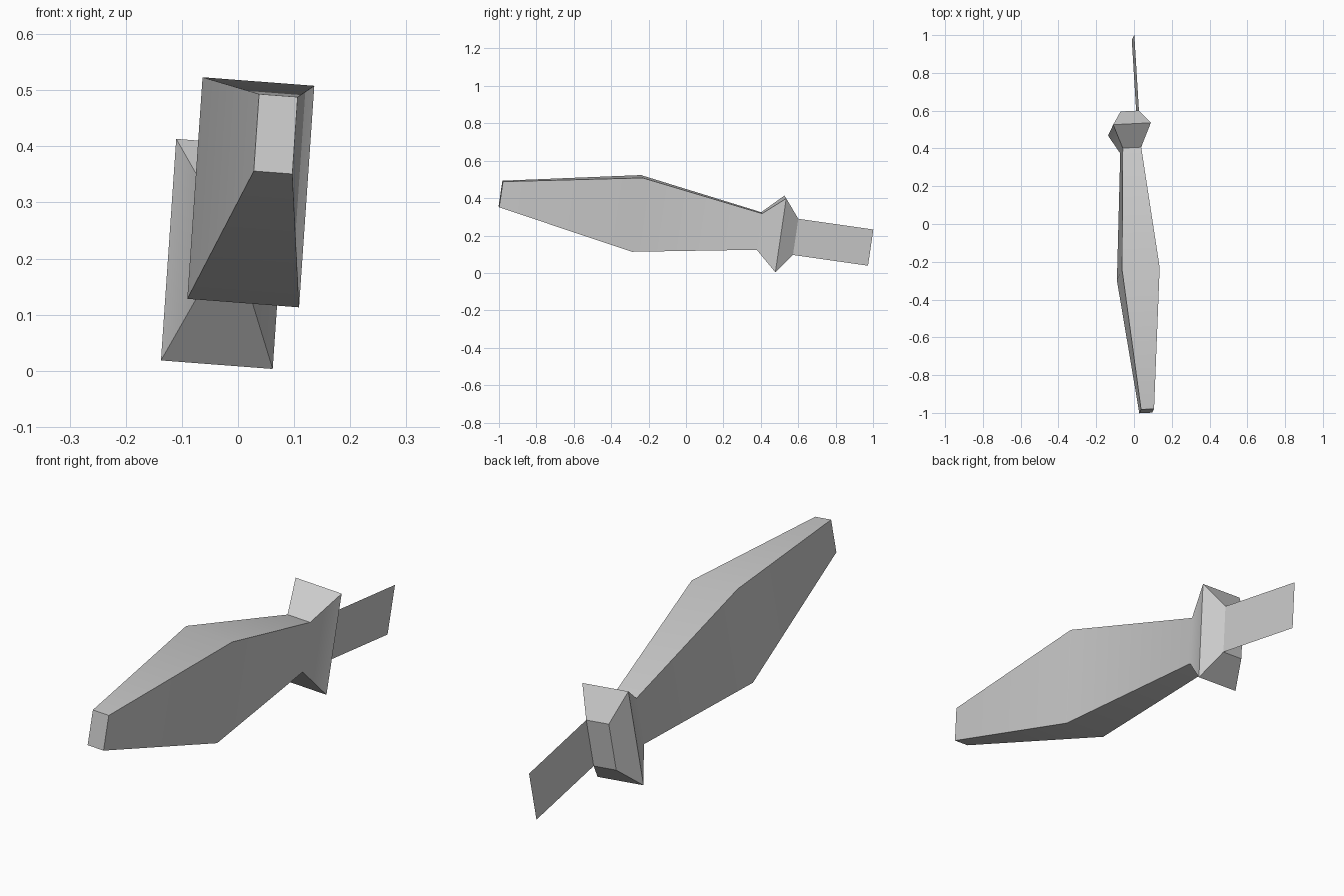
import bpy
import bmesh
import math
from mathutils import Matrix, Vector

cube = bpy.data.objects.get("Cube")
if cube:
    bpy.data.objects.remove(cube, do_unlink=True)

grey = bpy.data.materials.new("plain_grey")
grey.use_nodes = True
colour = (0.6, 0.6, 0.6, 1)
grey.diffuse_color = colour
grey.node_tree.nodes["Principled BSDF"].inputs["Base Color"].default_value = colour

# Tilted frame: the long axis runs from nose to tail
axis = Vector((-0.0605, 0.988, -0.1415)).normalized()
across = Vector((0.996, 0.05, -0.076))
across = (across - axis * across.dot(axis)).normalized()
up = across.cross(axis)
frame = Matrix((across, axis, up)).transposed().to_4x4()
frame.translation = (0.0228, -0.265, 0.318)


def add_part(name, bm):
    bm.transform(frame)
    mesh = bpy.data.meshes.new(name)
    bm.to_mesh(mesh)
    bm.free()
    mesh.materials.append(grey)
    obj = bpy.data.objects.new(name, mesh)
    bpy.context.collection.objects.link(obj)
    return obj


# Body: rectangular sections as (distance along, width, height)
sections = [(-0.734, 0.069, 0.139), (0, 0.2, 0.4), (0.663, 0.098, 0.196),
            (0.776, 0.2, 0.4), (0.859, 0.098, 0.196)]
bm = bmesh.new()
rings = []
for y, w, h in sections:
    rings.append([bm.verts.new((sx * w / 2, y, sz * h / 2))
                  for sx, sz in ((-1, -1), (1, -1), (1, 1), (-1, 1))])
for a, b in zip(rings, rings[1:]):
    for i in range(4):
        j = (i + 1) % 4
        bm.faces.new((a[i], a[j], b[j], b[i]))
bm.faces.new(rings[0])
bm.faces.new(rings[-1])
bmesh.ops.recalc_face_normals(bm, faces=bm.faces)
body = add_part("body", bm)
bpy.ops.object.select_all(action="DESELECT")
body.select_set(True)
bpy.context.view_layer.objects.active = body
bpy.ops.object.shade_smooth_by_angle(angle=math.radians(30))

# Tail fin: a flat sheet continuing one side edge of the rear section
y, w, h = sections[-1]
bm = bmesh.new()
bm.faces.new([bm.verts.new((w / 2, fy, fz)) for fy, fz in
              ((y, -h / 2), (1.265, -h / 2), (1.265, h / 2), (y, h / 2))])
add_part("tail_fin", bm)
